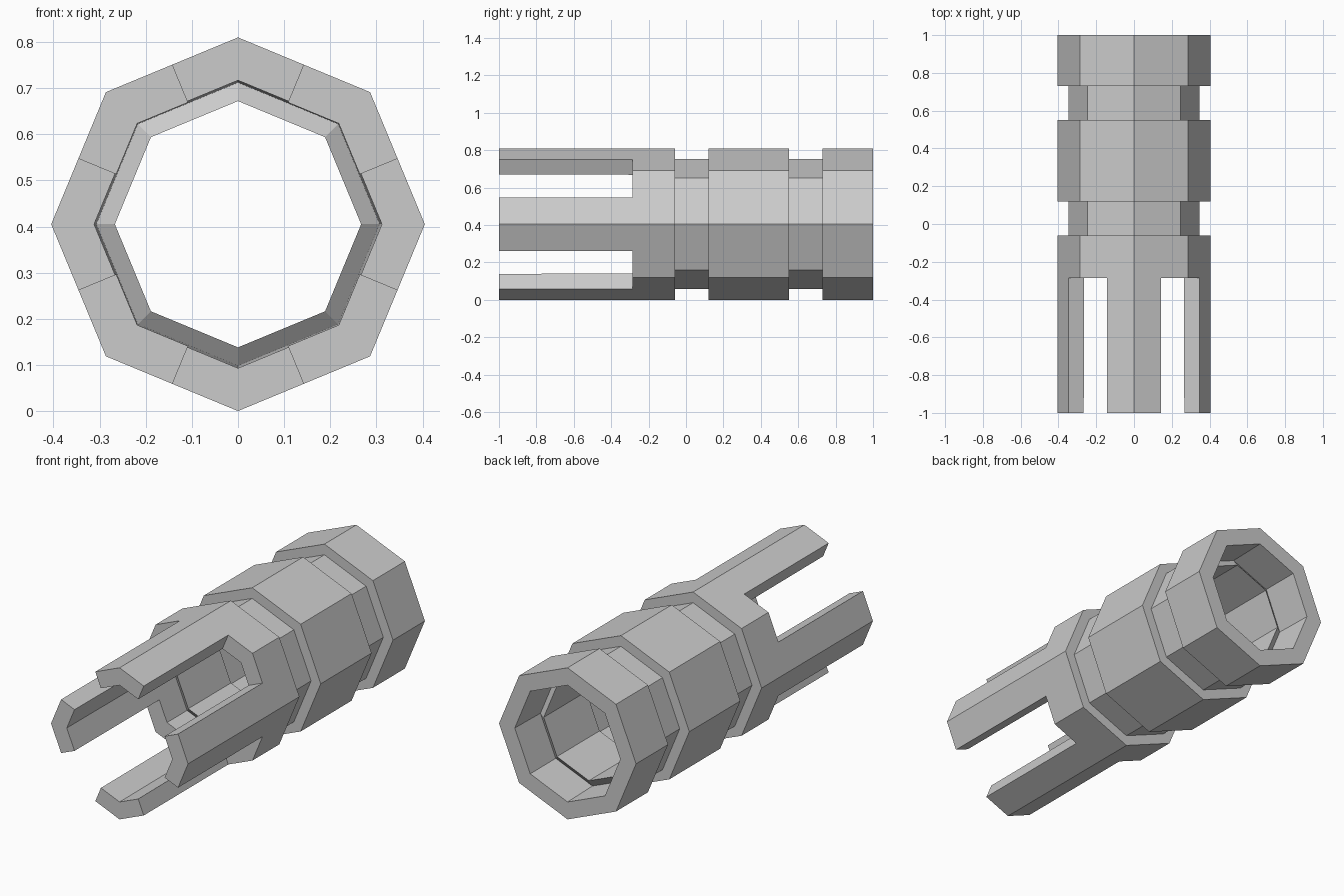
import bpy, bmesh
from math import cos, sin, pi

if "Cube" in bpy.data.objects:
    bpy.data.objects.remove(bpy.data.objects["Cube"])

R, ZC = 0.405, 0.405          # outer corner radius and axis height
SLOT = -0.287                 # depth where the prong slots end

# Profile stations (y, corner radius): outer skin front to back
outer = [(-1, R), (SLOT, R), (-0.06, R), (-0.06, 0.348), (0.12, 0.348), (0.12, R),
         (0.55, R), (0.55, 0.348), (0.73, 0.348), (0.73, R), (1, R)]
# Inner bore, with a raised, slightly undercut band behind each groove
inner = [(-1, 0.312), (SLOT, 0.309), (-0.12, 0.307), (-0.15, 0.267), (0.21, 0.267),
         (0.18, 0.307), (0.49, 0.307), (0.46, 0.267), (0.82, 0.267), (0.79, 0.307),
         (1, 0.312)]


def point(station, col):
    """Octagon corner on even columns, middle of an octagon side on odd ones."""
    y, r = station
    a = col * pi / 8
    if col % 2:
        r *= cos(pi / 8)
    return (r * cos(a), y, ZC + r * sin(a))


bm = bmesh.new()


def quad(*pts):
    bm.faces.new([bm.verts.new(p) for p in pts])


for col in range(16):
    nxt = (col + 1) % 16
    in_slot = col % 4 in (1, 2)          # slots surround the diagonal corners
    start = 1 if in_slot else 0
    # closed wall section swept across half an octagon side
    loop = outer[start:] + inner[start:][::-1]
    for a, b in zip(loop, loop[1:] + loop[:1]):
        quad(point(a, col), point(b, col), point(b, nxt), point(a, nxt))
    # side faces of the prongs
    if col % 2:
        quad(point(outer[0], col), point(outer[1], col),
             point(inner[1], col), point(inner[0], col))

bmesh.ops.remove_doubles(bm, verts=bm.verts, dist=1e-4)
bmesh.ops.recalc_face_normals(bm, faces=bm.faces)

mesh = bpy.data.meshes.new("slotted_octagonal_tube")
bm.to_mesh(mesh)
bm.free()
tube = bpy.data.objects.new("slotted_octagonal_tube", mesh)
bpy.context.collection.objects.link(tube)
